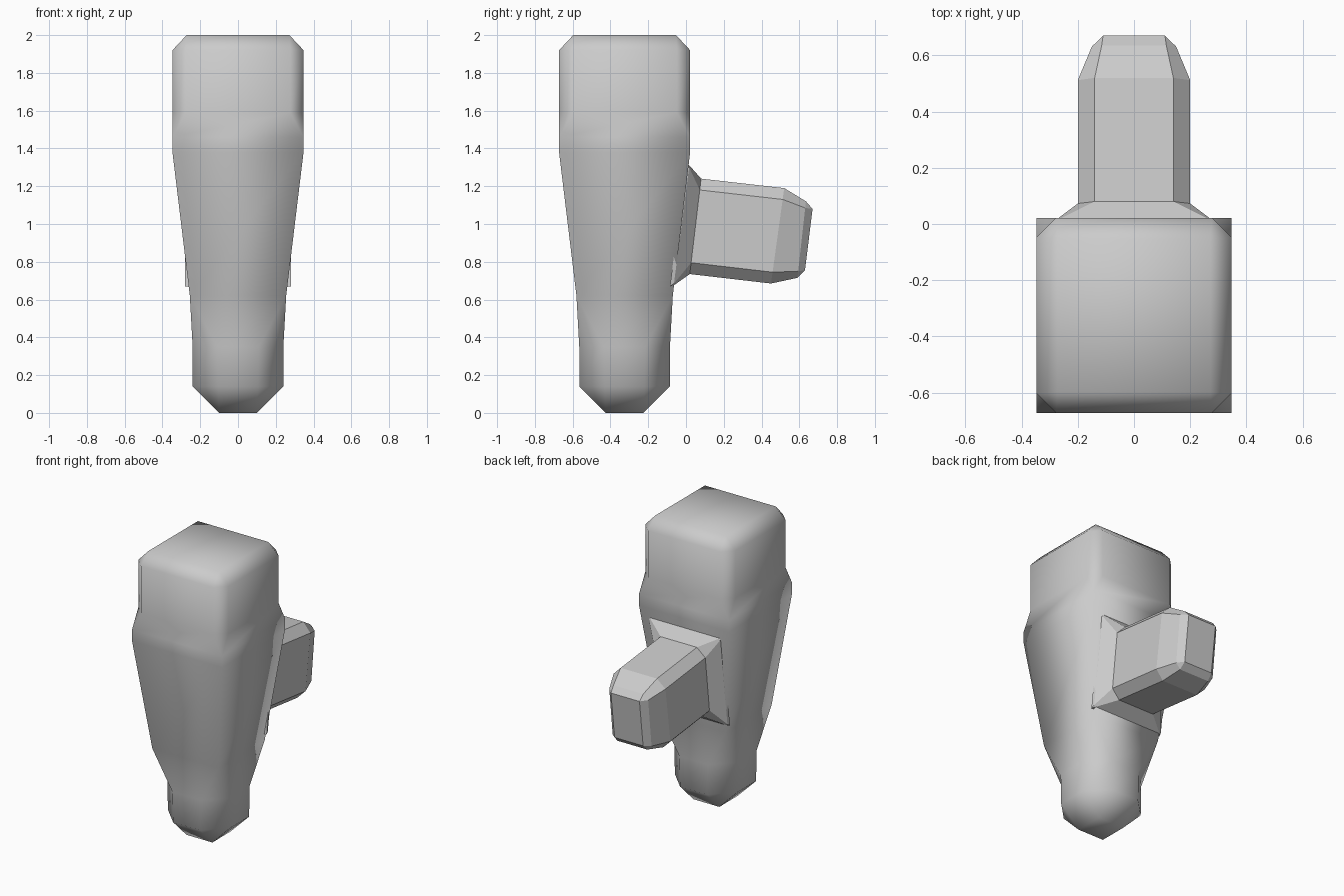
import bpy, bmesh

if "Cube" in bpy.data.objects:
    bpy.data.objects.remove(bpy.data.objects["Cube"])


def octagon(hx, hz, cx, cz):
    """Chamfered rectangle, eight points, counter-clockwise."""
    return [(hx, -hz + cz), (hx, hz - cz), (hx - cx, hz), (-hx + cx, hz),
            (-hx, hz - cz), (-hx, -hz + cz), (-hx + cx, -hz), (hx - cx, -hz)]


def loft(name, rings):
    """Skin a stack of eight-sided rings and cap both ends."""
    bm = bmesh.new()
    loops = [[bm.verts.new(p) for p in ring] for ring in rings]
    for a, b in zip(loops, loops[1:]):
        for i in range(8):
            j = (i + 1) % 8
            bm.faces.new((a[i], a[j], b[j], b[i]))
    bm.faces.new(loops[0])
    bm.faces.new(loops[-1])
    bmesh.ops.remove_doubles(bm, verts=bm.verts, dist=0.0005)
    bmesh.ops.recalc_face_normals(bm, faces=bm.faces)
    mesh = bpy.data.meshes.new(name)
    bm.to_mesh(mesh)
    bm.free()
    obj = bpy.data.objects.new(name, mesh)
    bpy.context.collection.objects.link(obj)
    return obj


# Tapered body: (height, half width, corner chamfer)
CENTRE_Y = -0.325
body_sections = [(0.0, 0.10, 0.0), (0.14, 0.24, 0.135), (0.35, 0.24, 0.13),
                 (0.62, 0.255, 0.0), (1.38, 0.347, 0.0), (1.46, 0.347, 0.0),
                 (1.59, 0.347, 0.07), (1.92, 0.347, 0.07), (2.0, 0.272, 0.0)]
body = loft("body", [[(x, y + CENTRE_Y, z) for x, y in octagon(h, h, c, c)]
                     for z, h, c in body_sections])
for poly in body.data.polygons:
    poly.use_smooth = True

# Handle at the back: (top y, top z, bottom y, bottom z, half width, chamfer)
handle_sections = [(0.0, 1.32, -0.085, 0.67, 0.28, 0.0),
                   (0.018, 1.31, -0.065, 0.675, 0.275, 0.01),
                   (0.08, 1.24, 0.02, 0.735, 0.20, 0.06),
                   (0.52, 1.19, 0.45, 0.685, 0.20, 0.06),
                   (0.635, 1.12, 0.59, 0.715, 0.15, 0.035),
                   (0.67, 1.08, 0.63, 0.755, 0.11, 0.0)]
rings = []
for ty, tz, by, bz, h, c in handle_sections:
    ring = []
    for x, t in octagon(h, 0.5, c, c / (tz - bz)):
        t += 0.5
        ring.append((x, by + (ty - by) * t, bz + (tz - bz) * t))
    rings.append(ring)
handle = loft("handle", rings)
